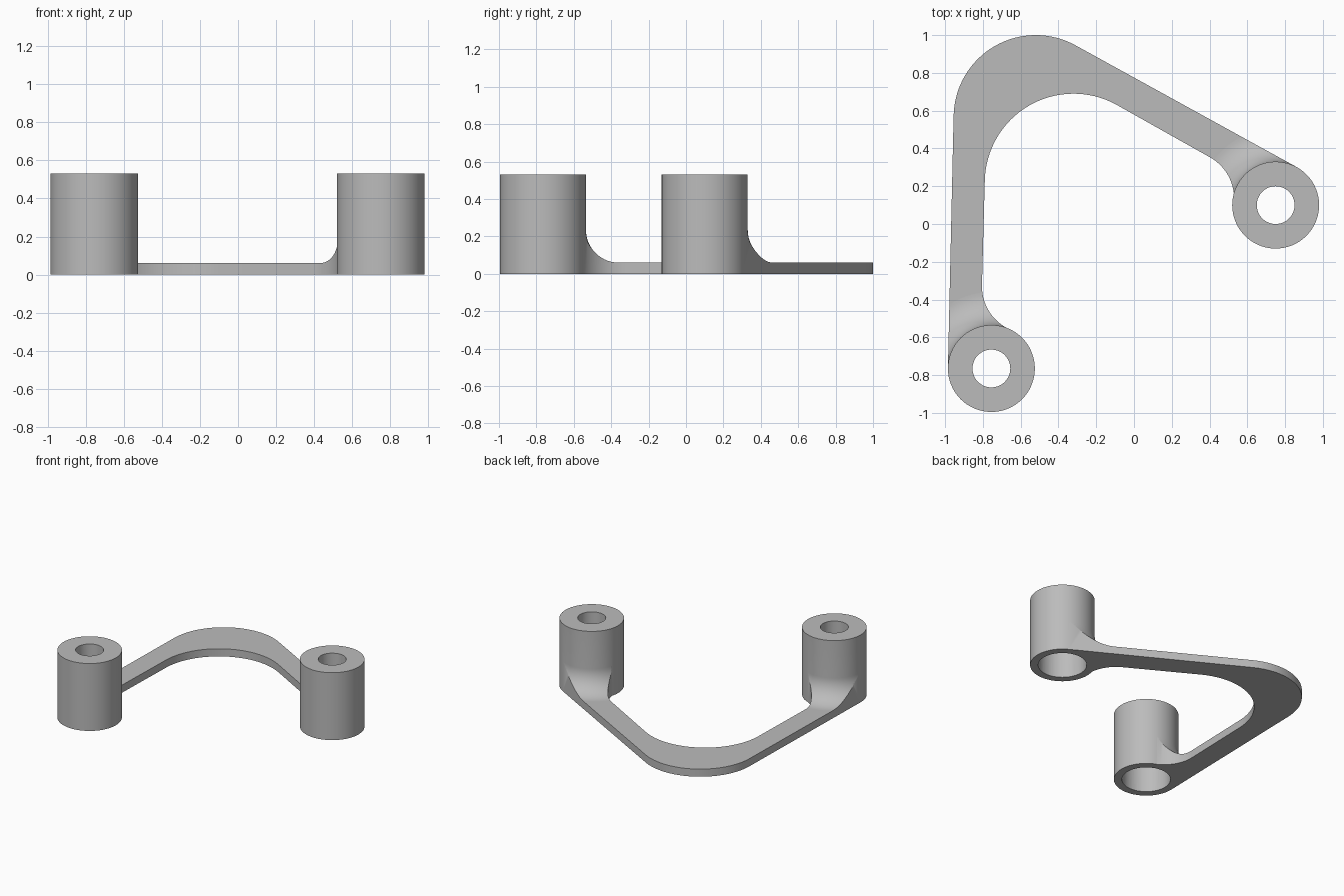
import bpy, bmesh
from math import cos, sin, radians, pi
from mathutils import Vector

cube = bpy.data.objects.get("Cube")
if cube:
    bpy.data.objects.remove(cube, do_unlink=True)

LEFT_BOSS, RIGHT_BOSS = (0.75, 0.10), (-0.755, -0.765)
BOSS_R, BOSS_H = 0.23, 0.53
PLATE = 0.06          # arm thickness
FILLET = 0.175        # flare from arm up to boss
HOLE_R, BORE_R, BORE_H = 0.10, 0.173, 0.43

grey = bpy.data.materials.new("plain grey")
grey.diffuse_color = (0.5, 0.5, 0.5, 1)
grey.use_nodes = True
grey.node_tree.nodes["Principled BSDF"].inputs["Base Color"].default_value = (0.5, 0.5, 0.5, 1)


def finish(name, bm):
    bmesh.ops.recalc_face_normals(bm, faces=bm.faces[:])
    mesh = bpy.data.meshes.new(name)
    bm.to_mesh(mesh)
    bm.free()
    obj = bpy.data.objects.new(name, mesh)
    mesh.materials.append(grey)
    bpy.context.collection.objects.link(obj)
    return obj


def arc(centre, r, start, end, steps=32):
    angles = [radians(start + (end - start) * i / steps) for i in range(steps + 1)]
    return [(centre[0] + r * cos(a), centre[1] + r * sin(a)) for a in angles]


def prism(name, outline, z0, z1):
    bm = bmesh.new()
    face = bm.faces.new([bm.verts.new((x, y, z0)) for x, y in outline])
    ext = bmesh.ops.extrude_face_region(bm, geom=[face])
    bmesh.ops.translate(bm, vec=(0, 0, z1 - z0),
                        verts=[v for v in ext["geom"] if isinstance(v, bmesh.types.BMVert)])
    return finish(name, bm)


def lathe(name, centre, profile, steps=96):
    """Solid of revolution; the profile starts and ends on the axis."""
    bm = bmesh.new()
    verts = [bm.verts.new((centre[0] + r, centre[1], z)) for r, z in profile]
    edges = [bm.edges.new(pair) for pair in zip(verts, verts[1:])]
    bmesh.ops.spin(bm, geom=verts + edges, cent=(*centre, 0), axis=(0, 0, 1),
                   angle=2 * pi, steps=steps)
    bmesh.ops.remove_doubles(bm, verts=bm.verts[:], dist=1e-5)
    return finish(name, bm)


def combine(target, tool, operation):
    mod = target.modifiers.new("boolean", 'BOOLEAN')
    mod.object, mod.operation, mod.solver = tool, operation, 'EXACT'
    graph = bpy.context.evaluated_depsgraph_get()
    mesh = bpy.data.meshes.new_from_object(target.evaluated_get(graph))
    target.modifiers.clear()
    target.data = mesh
    bpy.data.objects.remove(tool, do_unlink=True)


# Arm outline: outer bend, then back along the inside with a fillet at each boss
outline = arc((-0.52, 0.565), 0.435, 178.7, 61)
outline += arc(LEFT_BOSS, BOSS_R, 61, 61, 1)[:1] + [LEFT_BOSS]
outline += arc((0.28, 0.135), 0.25, -4, 61.3)
outline += arc((-0.32, 0.22), 0.47, 61.3, 178.7)
outline += arc((-0.555, -0.33), 0.25, 178.7, 245)
outline += [RIGHT_BOSS] + arc(RIGHT_BOSS, BOSS_R, 178.7, 178.7, 1)[:1]
bracket = prism("bracket", outline, 0, 0.4)

# Thickness envelope: flat plate that flares up around each boss
envelope = prism("envelope", [(-2, -2), (2, -2), (2, 2), (-2, 2)], -0.2, PLATE)
flare = arc((BOSS_R + FILLET, PLATE + FILLET), FILLET, 180, 270, 20)
top = PLATE + FILLET
for centre in (LEFT_BOSS, RIGHT_BOSS):
    collar = lathe("collar", centre, [(0, top)] + flare + [(BOSS_R + FILLET + 0.02, 0.03), (0, 0.03)])
    combine(envelope, collar, 'UNION')
combine(bracket, envelope, 'INTERSECT')

# Bosses with a narrow top hole and a wide bore from below
for centre in (LEFT_BOSS, RIGHT_BOSS):
    boss = lathe("boss", centre, [(0, 0), (BOSS_R, 0), (BOSS_R, BOSS_H), (0, BOSS_H)])
    combine(bracket, boss, 'UNION')
    bore = lathe("bore", centre, [(0, -0.1), (BORE_R, -0.1), (BORE_R, BORE_H),
                                  (HOLE_R, BORE_H), (HOLE_R, 0.7), (0, 0.7)], 64)
    combine(bracket, bore, 'DIFFERENCE')

bpy.ops.object.select_all(action='DESELECT')
bracket.select_set(True)
bpy.context.view_layer.objects.active = bracket
bpy.ops.object.shade_smooth_by_angle(angle=radians(30))
